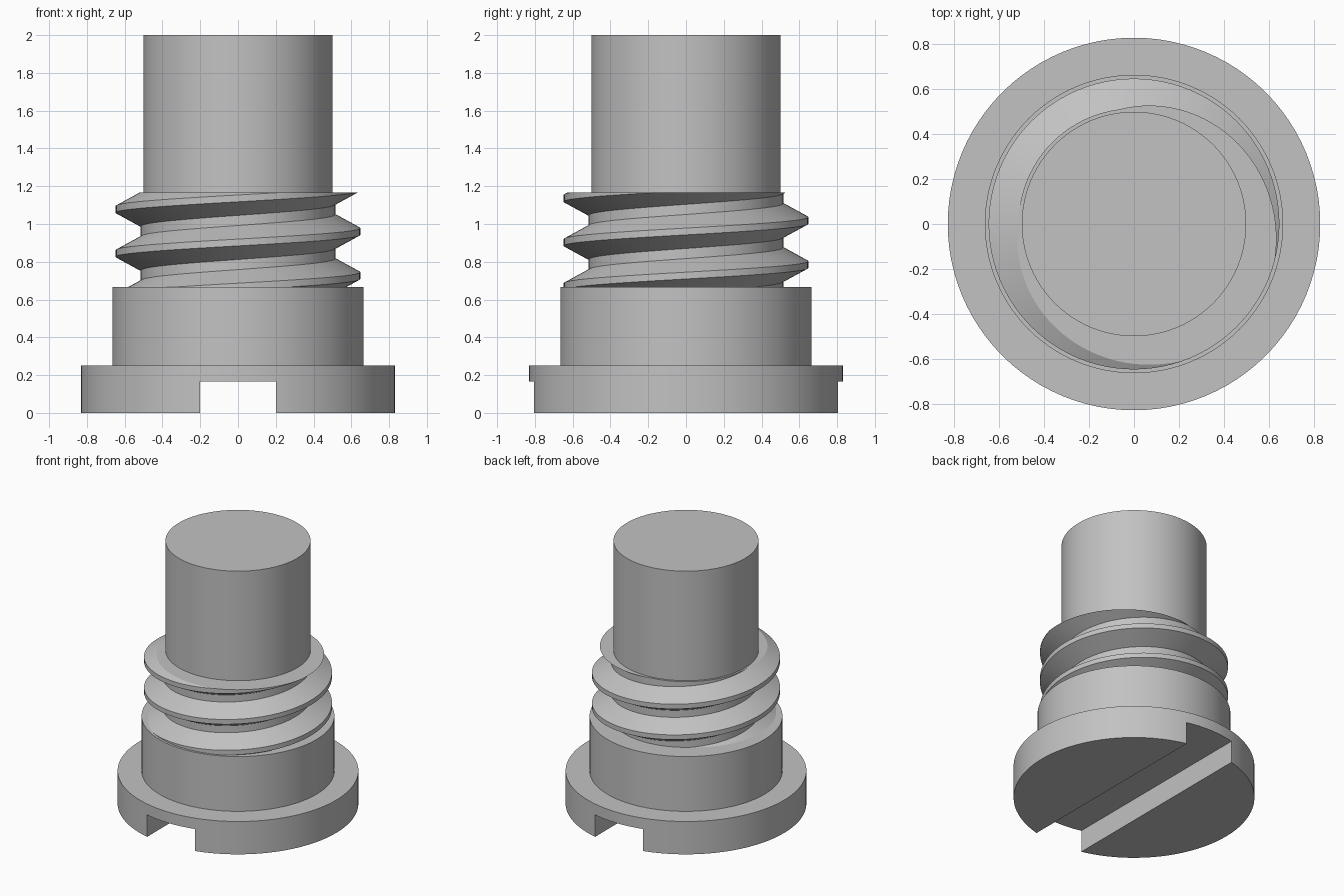
import bpy
import bmesh
from math import sin, cos, pi, radians

SEG = 96

cube = bpy.data.objects.get("Cube")
if cube:
    bpy.data.objects.remove(cube, do_unlink=True)

# One plain grey metal
metal = bpy.data.materials.new("grey_metal")
GREY = (0.54, 0.54, 0.54, 1)
metal.diffuse_color = GREY
metal.use_nodes = True
next(n for n in metal.node_tree.nodes
     if n.type == 'BSDF_PRINCIPLED').inputs["Base Color"].default_value = GREY


def activate(obj):
    bpy.ops.object.select_all(action='DESELECT')
    obj.select_set(True)
    bpy.context.view_layer.objects.active = obj


def finish(obj):
    obj.data.materials.clear()
    obj.data.materials.append(metal)
    activate(obj)
    bpy.ops.object.shade_smooth_by_angle(angle=radians(20))


def cylinder(name, radius, bottom, top):
    bpy.ops.mesh.primitive_cylinder_add(
        vertices=SEG, radius=radius, depth=top - bottom,
        location=(0, 0, (bottom + top) / 2))
    obj = bpy.context.object
    obj.name = name
    return obj


FLANGE_TOP, COLLAR_TOP, THREAD_TOP = 0.25, 0.667, 1.167

# Flange with a screwdriver slot cut through its underside
flange = cylinder("slotted_flange", 0.83, 0, FLANGE_TOP)
bpy.ops.mesh.primitive_cube_add(size=1, location=(0, 0, 0))
cutter = bpy.context.object
cutter.name = "slot_cutter"
cutter.scale = (0.402, 2, 0.334)
cutter.hide_render = True
activate(flange)
slot = flange.modifiers.new("slot", 'BOOLEAN')
slot.operation = 'DIFFERENCE'
slot.solver = 'EXACT'
slot.object = cutter
bpy.ops.object.modifier_apply(modifier=slot.name)
bpy.data.objects.remove(cutter, do_unlink=True)
finish(flange)

# Plain collar and shaft
finish(cylinder("collar", 0.665, FLANGE_TOP, COLLAR_TOP))
finish(cylinder("shaft", 0.5, THREAD_TOP, 2))

# Right-handed thread: one pitch of profile swept along a helix
PITCH, TURNS, START = 0.2335, 6, 0.26
ROOT, CREST = 0.515, 0.648
profile = [(CREST, -0.018), (CREST, 0.018), (ROOT, 0.09), (ROOT, PITCH - 0.09)]

bm = bmesh.new()
rows = []
for i in range(SEG * TURNS + 1):
    a = 2 * pi * i / SEG
    lift = START + PITCH * i / SEG
    rows.append([bm.verts.new((r * cos(a), r * sin(a), z + lift))
                 for r, z in profile])


def ring_point(i, j):
    # The end of each profile is the start of the turn above
    return rows[i][j] if j < len(profile) else rows[i + SEG][0]


for i in range(SEG * (TURNS - 1)):
    for j in range(len(profile)):
        bm.faces.new((ring_point(i, j), ring_point(i + 1, j),
                      ring_point(i + 1, j + 1), ring_point(i, j + 1)))

# Trim the thread flat at both ends and cap it
for height, up in ((COLLAR_TOP, -1), (THREAD_TOP, 1)):
    cut = bmesh.ops.bisect_plane(
        bm, geom=bm.verts[:] + bm.edges[:] + bm.faces[:], dist=1e-6,
        plane_co=(0, 0, height), plane_no=(0, 0, up), clear_outer=True)
    edges = [e for e in cut["geom_cut"]
             if isinstance(e, bmesh.types.BMEdge) and e.is_valid]
    bmesh.ops.holes_fill(bm, edges=edges, sides=0)
bmesh.ops.delete(bm, geom=[v for v in bm.verts if not v.link_faces],
                 context='VERTS')
bmesh.ops.recalc_face_normals(bm, faces=bm.faces[:])
mesh = bpy.data.meshes.new("thread")
bm.to_mesh(mesh)
bm.free()
thread = bpy.data.objects.new("thread", mesh)
bpy.context.collection.objects.link(thread)
finish(thread)
